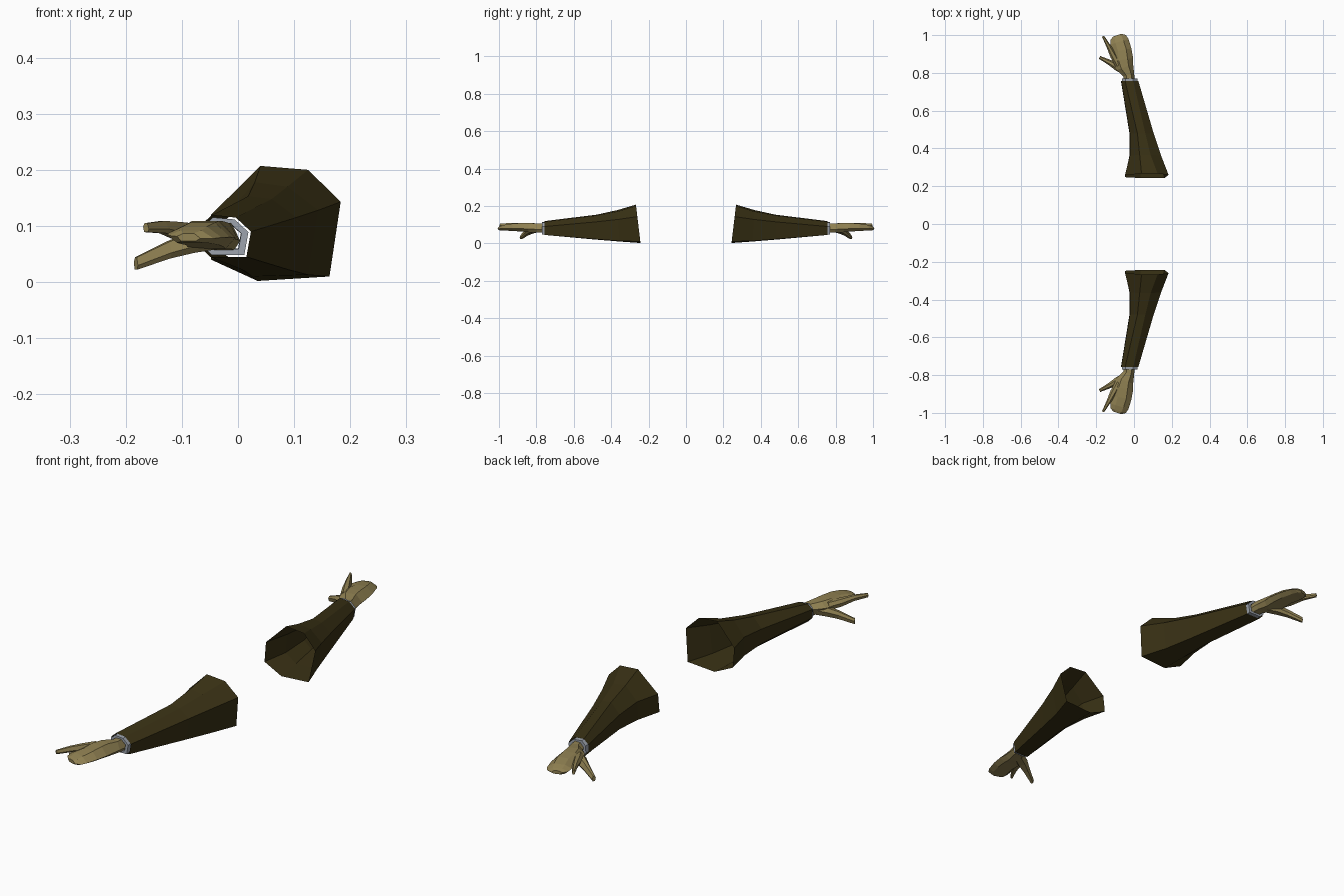
import bpy, bmesh
from mathutils import Vector

cube = bpy.data.objects.get("Cube")
if cube:
    bpy.data.objects.remove(cube)


def material(name, rgb):
    m = bpy.data.materials.new(name)
    m.use_nodes = True
    m.diffuse_color = (*rgb, 1)
    bsdf = next(n for n in m.node_tree.nodes if n.type == 'BSDF_PRINCIPLED')
    bsdf.inputs["Base Color"].default_value = (*rgb, 1)
    return m


brown = material("dark brown cloth", (0.040, 0.030, 0.007))
skin = material("tan skin", (0.28, 0.22, 0.085))
grey = material("cuff grey", (0.34, 0.37, 0.42))


def loft(name, rings, mat, caps=(False, False)):
    """Skin a list of equal-sized rings and mirror the part to the other arm."""
    bm = bmesh.new()
    loops = [[bm.verts.new(p) for p in ring] for ring in rings]
    n = len(loops[0])
    for a, b in zip(loops, loops[1:]):
        for i in range(n):
            j = (i + 1) % n
            bm.faces.new((a[i], a[j], b[j], b[i]))
    for loop, cap in zip((loops[0], loops[-1]), caps):
        if cap:
            bm.faces.new(loop)
    bmesh.ops.recalc_face_normals(bm, faces=bm.faces)
    mesh = bpy.data.meshes.new(name)
    bm.to_mesh(mesh)
    bm.free()
    mesh.materials.append(mat)
    obj = bpy.data.objects.new(name, mesh)
    bpy.context.collection.objects.link(obj)
    mirror = obj.modifiers.new("other arm", 'MIRROR')
    mirror.use_axis = (False, True, False)
    mirror.use_mirror_merge = False
    return obj


def section(y, points, lean=0):
    """Upright ring; lean pushes its top forward."""
    return [Vector((x, y - lean * z, z)) for x, z in points]


def limb(name, path, tip_cap=True):
    """Flattened six-sided limb; path holds (centre, half width, half height)."""
    rings = []
    for i, (c, w, h) in enumerate(path):
        ahead = Vector(path[min(i + 1, len(path) - 1)][0])
        behind = Vector(path[max(i - 1, 0)][0])
        t = ahead - behind
        side = Vector((-t.y, t.x, 0)).normalized()
        up = Vector((0, 0, h))
        c = Vector(c)
        rings.append([c + side * w - up * 0.3, c + side * w * 0.45 + up,
                      c - side * w * 0.45 + up, c - side * w + up * 0.2,
                      c - side * w * 0.6 - up, c + side * w * 0.6 - up])
    return loft(name, rings, skin, (True, tip_cap))


# Sleeve: open at the shoulder, narrowing to the wrist
wrist = [(-.047, .119), (-.004, .115), (.023, .09), (.015, .045),
         (-.05, .045), (-.069, .065), (-.068, .1)]
loft("sleeve", [
    section(-.243, [(.04, .207), (.125, .2), (.183, .143), (.163, .01),
                    (.035, .002), (-.048, .04), (-.048, .12)], .12),
    section(-.355, [(.03, .178), (.088, .17), (.143, .128), (.125, .013),
                    (.025, .01), (-.025, .043), (-.022, .12)], .06),
    section(-.48, [(.018, .153), (.06, .148), (.104, .115), (.09, .022),
                   (.012, .02), (-.024, .05), (-.022, .11)]),
    section(-.757, wrist)], brown)


# Cuff: thin band with a flat front rim and an inward return
def scaled(k):
    return [(-.022 + (x + .022) * k, .081 + (z - .081) * k) for x, z in wrist]


loft("cuff", [section(-.745, scaled(.9)), section(-.769, scaled(.9)),
              section(-.769, scaled(.62)), section(-.755, scaled(.6))], grey)

# Hand: palm running into the joined fingers
limb("hand", [((-.024, -.755, .081), .028, .025),
              ((-.028, -.79, .082), .030, .023),
              ((-.048, -.83, .084), .046, .025),
              ((-.058, -.87, .086), .054, .023),
              ((-.063, -.92, .086), .050, .020),
              ((-.077, -.965, .084), .050, .015),
              ((-.084, -.988, .081), .043, .011),
              ((-.088, -1.0, .080), .022, .007)])

# Forefinger, spread away from the joined fingers
limb("forefinger", [((-.080, -.84, .088), .020, .016),
                    ((-.108, -.89, .092), .018, .015),
                    ((-.134, -.94, .098), .012, .011),
                    ((-.164, -.994, .097), .006, .008)])

# Thumb, dropping outward and down
limb("thumb", [((-.040, -.805, .077), .020, .018),
               ((-.085, -.832, .070), .023, .018),
               ((-.125, -.853, .057), .015, .015),
               ((-.182, -.882, .033), .008, .011)])
